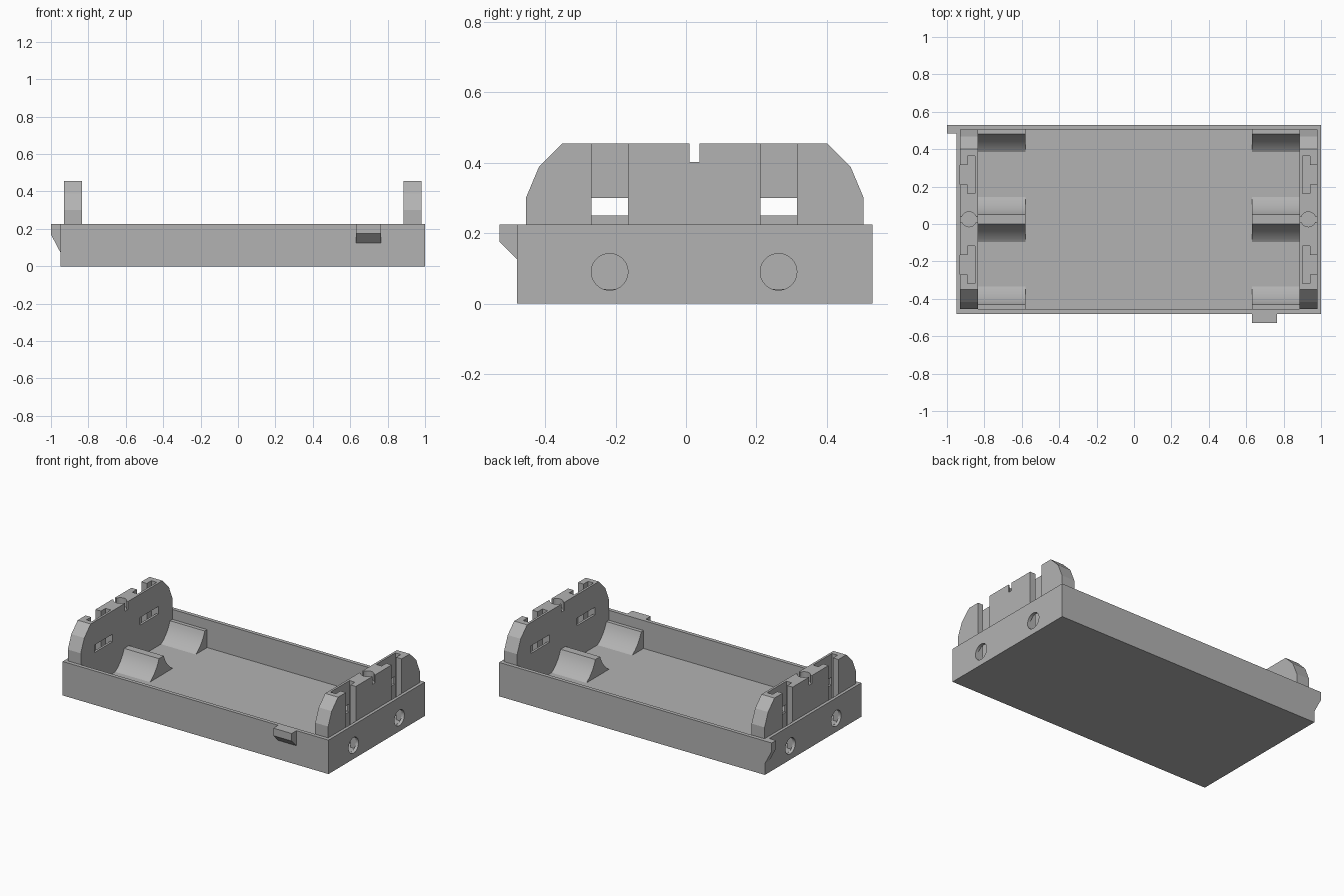
import bpy, bmesh, math

if "Cube" in bpy.data.objects:
    bpy.data.objects.remove(bpy.data.objects["Cube"])

grey = bpy.data.materials.new("plain grey")
grey.diffuse_color = (0.45, 0.45, 0.45, 1)
grey.use_nodes = True
grey.node_tree.nodes["Principled BSDF"].inputs["Base Color"].default_value = grey.diffuse_color
CX, CY = 0.025, 0.025        # centre of the tray
SLOTS = (-0.217, 0.263)      # y centres of the contact slots


def prism(name, outline, axis, lo, hi, mirror=False):
    """Extrude a 2D outline along x (outline y,z), y (x,z) or z (x,y)."""
    bm = bmesh.new()
    rings = []
    for t in (lo, hi):
        ring = []
        for a, b in outline:
            x, y, z = {'x': (t, a, b), 'y': (a, t, b), 'z': (a, b, t)}[axis]
            ring.append(bm.verts.new((2 * CX - x if mirror else x, y, z)))
        rings.append(ring)
    n = len(outline)
    bm.faces.new(rings[0])
    bm.faces.new(rings[1])
    for i in range(n):
        j = (i + 1) % n
        bm.faces.new((rings[0][i], rings[0][j], rings[1][j], rings[1][i]))
    bmesh.ops.recalc_face_normals(bm, faces=bm.faces)
    me = bpy.data.meshes.new(name)
    bm.to_mesh(me)
    bm.free()
    me.materials.append(grey)
    ob = bpy.data.objects.new(name, me)
    bpy.context.collection.objects.link(ob)
    return ob


def box(name, x0, x1, y0, y1, z0, z1, mirror=False):
    return prism(name, [(x0, y0), (x1, y0), (x1, y1), (x0, y1)], 'z', z0, z1, mirror)


def circle(a, b, r, n=40):
    return [(a + r * math.cos(2 * math.pi * i / n), b + r * math.sin(2 * math.pi * i / n))
            for i in range(n)]


def cut(ob, cutters):
    for c in cutters:
        c.hide_render = True
        c.hide_viewport = True
        m = ob.modifiers.new("cut", 'BOOLEAN')
        m.operation = 'DIFFERENCE'
        m.solver = 'EXACT'
        m.object = c


def smooth(ob, angle=25):
    bpy.ops.object.select_all(action='DESELECT')
    ob.select_set(True)
    bpy.context.view_layer.objects.active = ob
    bpy.ops.object.shade_smooth_by_angle(angle=math.radians(angle))


# Open tray with two round holes in each end wall
tray = box("tray", -0.95, 1.0, -0.48, 0.53, 0, 0.225)
holes = [box("cavity_cutter", -0.93, 0.98, -0.455, 0.505, 0.04, 0.3)]
for m in (False, True):
    for y in SLOTS:
        holes.append(prism("hole_cutter", circle(y, 0.09, 0.052), 'x', 0.96, 1.05, m))
cut(tray, holes)

# Raised end plates with chamfered shoulders
half = [(0.48, 0.04), (0.48, 0.30), (0.443, 0.388), (0.376, 0.455)]
profile = [(CY + a, b) for a, b in half] + [(CY - a, b) for a, b in reversed(half)]
for m in (False, True):
    side = "left" if m else "right"
    plate = prism(side + "_end_plate", profile, 'x', 0.885, 0.98, m)
    cutters = []
    for y in SLOTS:
        # T-shaped contact slot: wide inner bar, narrow outer stem
        tee = [(0.90, y - 0.10), (0.94, y - 0.10), (0.94, y - 0.052), (1.0, y - 0.052),
               (1.0, y + 0.052), (0.94, y + 0.052), (0.94, y + 0.10), (0.90, y + 0.10)]
        cutters.append(prism("slot_cutter", tee, 'z', 0.041, 0.6, m))
        # Window through to the inside
        cutters.append(box("window_cutter", 0.86, 0.92, y - 0.095, y + 0.095, 0.25, 0.30, m))
    # Wire notch and round pocket in the top edge
    cutters.append(box("notch_cutter", 0.8, 1.05, 0.01, 0.038, 0.402, 0.6, m))
    cutters.append(prism("pocket_cutter", circle(0.932, CY, 0.04, 32), 'z', 0.4, 0.6, m))
    cut(plate, cutters)

    # Concave cell cradles: a double one in the middle, a single one on each wall
    R, cz, dy = 0.227, 0.232, 0.24
    arc = []
    for i in range(13):
        a = 0.12 + (0.215 - 0.12) * i / 12
        arc.append((a, cz - math.sqrt(R * R - a * a)))
    arc[0] = (0.12, 0.04)
    middle = [(CY - dy + a, z) for a, z in arc] + [(CY + dy - a, z) for a, z in reversed(arc)]
    upper = [(CY + dy + a, z) for a, z in arc] + [(0.505, arc[-1][1]), (0.505, 0.04)]
    lower = [(2 * CY - y, z) for y, z in upper]
    for label, shape in (("middle", middle), ("back", upper), ("front", lower)):
        smooth(prism(f"{side}_{label}_cradle", shape, 'x', 0.63, 0.885, m))

# Snap hooks on the front wall and the back left corner
prism("front_hook", [(-0.48, 0.125), (-0.53, 0.175), (-0.53, 0.225), (-0.48, 0.225)],
      'x', 0.63, 0.765)
prism("corner_hook", [(-0.95, 0.075), (-1.0, 0.17), (-1.0, 0.225), (-0.95, 0.225)],
      'y', 0.485, 0.53)
